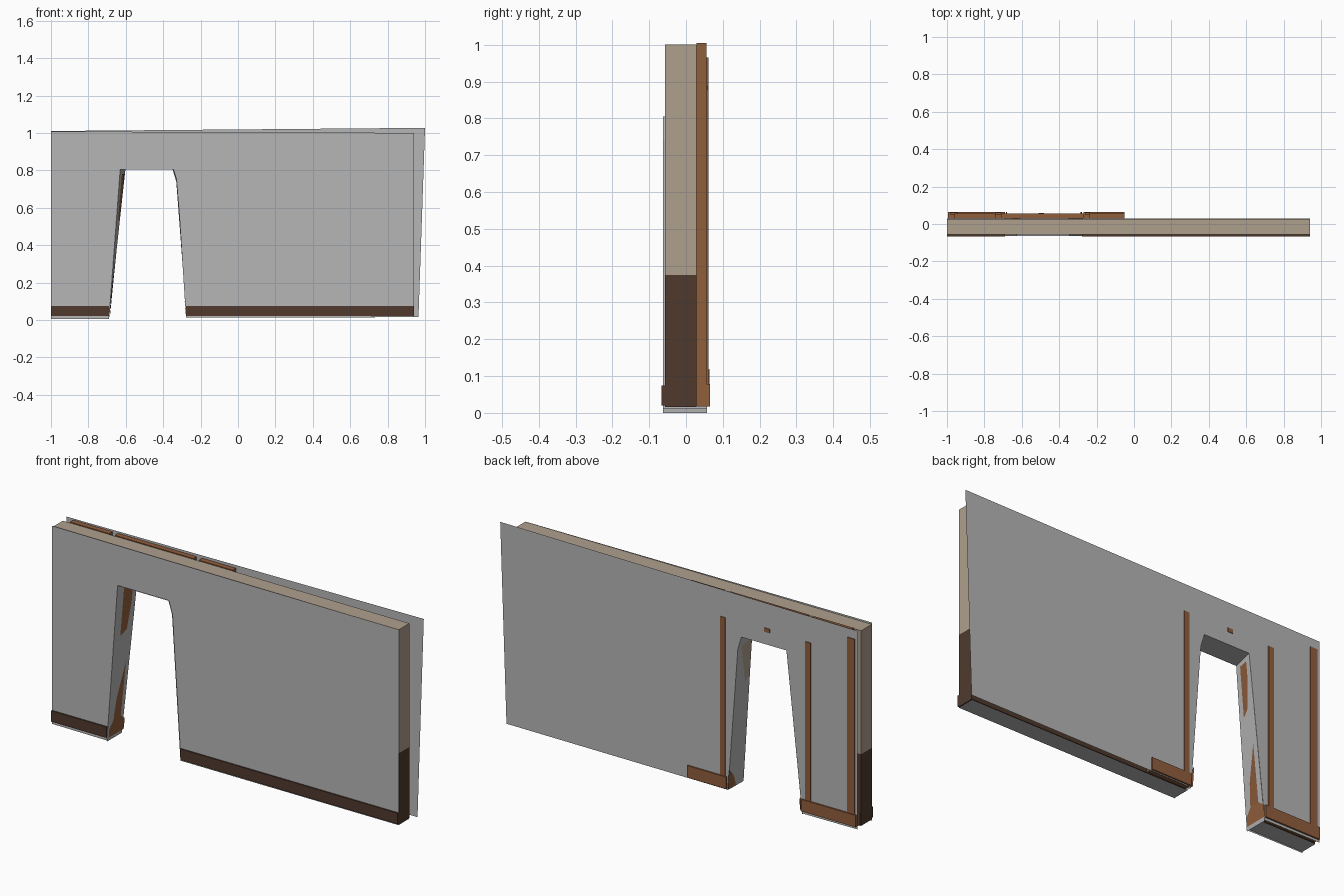
import bpy, bmesh

if "Cube" in bpy.data.objects:
    bpy.data.objects.remove(bpy.data.objects["Cube"])


def material(name, rgb):
    m = bpy.data.materials.new(name)
    m.diffuse_color = (*rgb, 1)
    m.use_nodes = True
    m.node_tree.nodes["Principled BSDF"].inputs["Base Color"].default_value = m.diffuse_color
    return m


GREY = material("plain_grey", (0.47, 0.47, 0.47))
BEIGE = material("beige_plaster", (0.43, 0.35, 0.27))
DARK = material("dark_brown", (0.08, 0.042, 0.026))
WOOD = material("warm_wood", (0.28, 0.112, 0.046))


def finish(name, bm, mat):
    me = bpy.data.meshes.new(name)
    bm.to_mesh(me)
    bm.free()
    me.materials.append(mat)
    ob = bpy.data.objects.new(name, me)
    bpy.context.collection.objects.link(ob)
    return ob


def prism(name, outline, y0, y1, mat):
    """Outline in x,z; a single sheet if y0 == y1, otherwise a solid."""
    bm = bmesh.new()
    f = bm.faces.new([bm.verts.new((x, y0, z)) for x, z in outline])
    if y1 != y0:
        r = bmesh.ops.extrude_face_region(bm, geom=[f], use_keep_orig=True)
        for v in r["geom"]:
            if isinstance(v, bmesh.types.BMVert):
                v.co.y = y1
        bmesh.ops.recalc_face_normals(bm, faces=bm.faces)
    else:
        f.normal_update()
        if f.normal.y * y0 < 0:
            f.normal_flip()
    return finish(name, bm, mat)


def box(name, x0, x1, y0, y1, z0, z1, mat):
    return prism(name, [(x0, z0), (x1, z0), (x1, z1), (x0, z1)], y0, y1, mat)


def strip(name, a, b, mat):
    """Quads between two matching lines of 3D points."""
    bm = bmesh.new()
    va, vb = [bm.verts.new(p) for p in a], [bm.verts.new(p) for p in b]
    for i in range(len(a) - 1):
        bm.faces.new((va[i], va[i + 1], vb[i + 1], vb[i]))
    return finish(name, bm, mat)


# doorway edges, from left foot over the top to right foot
door_front = [(-.69, .004), (-.63, .805), (-.345, .805), (-.325, .74), (-.278, .012)]
door_back = [(-.69, .004), (-.602, .805), (-.35, .805), (-.33, .74), (-.275, .012)]

# front and back wall sheets
prism("front_sheet", [(-1, .006)] + door_front + [(.94, .015), (.94, 1.0), (-1, 1.008)],
      -.059, -.059, GREY)
prism("back_sheet", [(-1, .006)] + door_back + [(.965, .015), (1, 1.027), (-1, 1.01)],
      .057, .057, GREY)

# door reveal
reveal_f = [(x, -.063, z) for x, z in door_front]
reveal_b = [(x, .057, z) for x, z in door_back]
reveal_f[0], reveal_b[0] = (-.69, -.063, 0), (-.69, .057, 0)
strip("door_reveal", reveal_f, reveal_b, GREY)

# core wall: dark wainscot below, plaster above
CY0, CY1, SPLIT = -.057, .028, .375
lx, rx = -.668, -.297
prism("core_upper", [(-1, SPLIT), (lx, SPLIT), (-.64, .812), (-.335, .812), (rx, SPLIT),
                     (.94, SPLIT), (.94, 1), (-1, 1)], CY0, CY1, BEIGE)
prism("core_lower_left", [(-1, .016), (-.696, .016), (lx, SPLIT), (-1, SPLIT)], CY0, CY1, DARK)
prism("core_lower_right", [(-.268, .016), (.94, .016), (.94, SPLIT), (rx, SPLIT)], CY0, CY1, DARK)

# underside strips and front and back skirting
for side, x0, x1, b0, b1 in (("left", -1, -.69, -.995, -.69), ("right", -.277, .94, -.27, -.05)):
    strip(f"underside_{side}", [(x0, -.059, .012), (x1, -.059, .012)],
          [(x0, .03, .012), (x1, .03, .012)], GREY)
    box(f"front_skirting_{side}", x0, x1, -.066, -.057, .02, .075, DARK)
    box(f"back_skirting_{side}", b0, b1, .03, .065, .018, .078, WOOD)

# wooden panels hidden behind the back sheet
box("panel_left", -.96, -.74, .029, .055, .02, 1.004, WOOD)
box("panel_lintel", -.71, -.27, .029, .055, .83, 1.004, WOOD)
box("panel_right", -.24, -.05, .029, .055, .02, 1.004, WOOD)

# posts and small lintel block standing proud of the back sheet
for name, x0, x1, top in (("post_right", -.262, -.234, .88), ("post_middle", -.74, -.71, .88),
                          ("post_left", -.985, -.945, .965)):
    box(name, x0, x1, .05, .061, .07, top, WOOD)
box("lintel_block", -.51, -.48, .05, .06, .868, .888, WOOD)


# wooden lining on the left door reveal
def on_reveal(y, z):
    top = -.63 + .028 * (y + .063) / .12
    return (-.69 + (top + .69) * z / .805 + .003, y, z)


strip("reveal_lining", [on_reveal(-.025, .1), on_reveal(-.025, .78)],
      [on_reveal(.03, .1), on_reveal(.03, .78)], WOOD)
strip("reveal_foot", [on_reveal(-.055, .018), on_reveal(-.055, .06), on_reveal(-.025, .1)],
      [on_reveal(.064, .018), on_reveal(.064, .075), on_reveal(.03, .1)], WOOD)
# small foot on the opposite reveal
strip("reveal_foot_right", [(-.279, .0, .018), (-.283, .02, .07)],
      [(-.279, .064, .018), (-.286, .064, .12)], WOOD)
